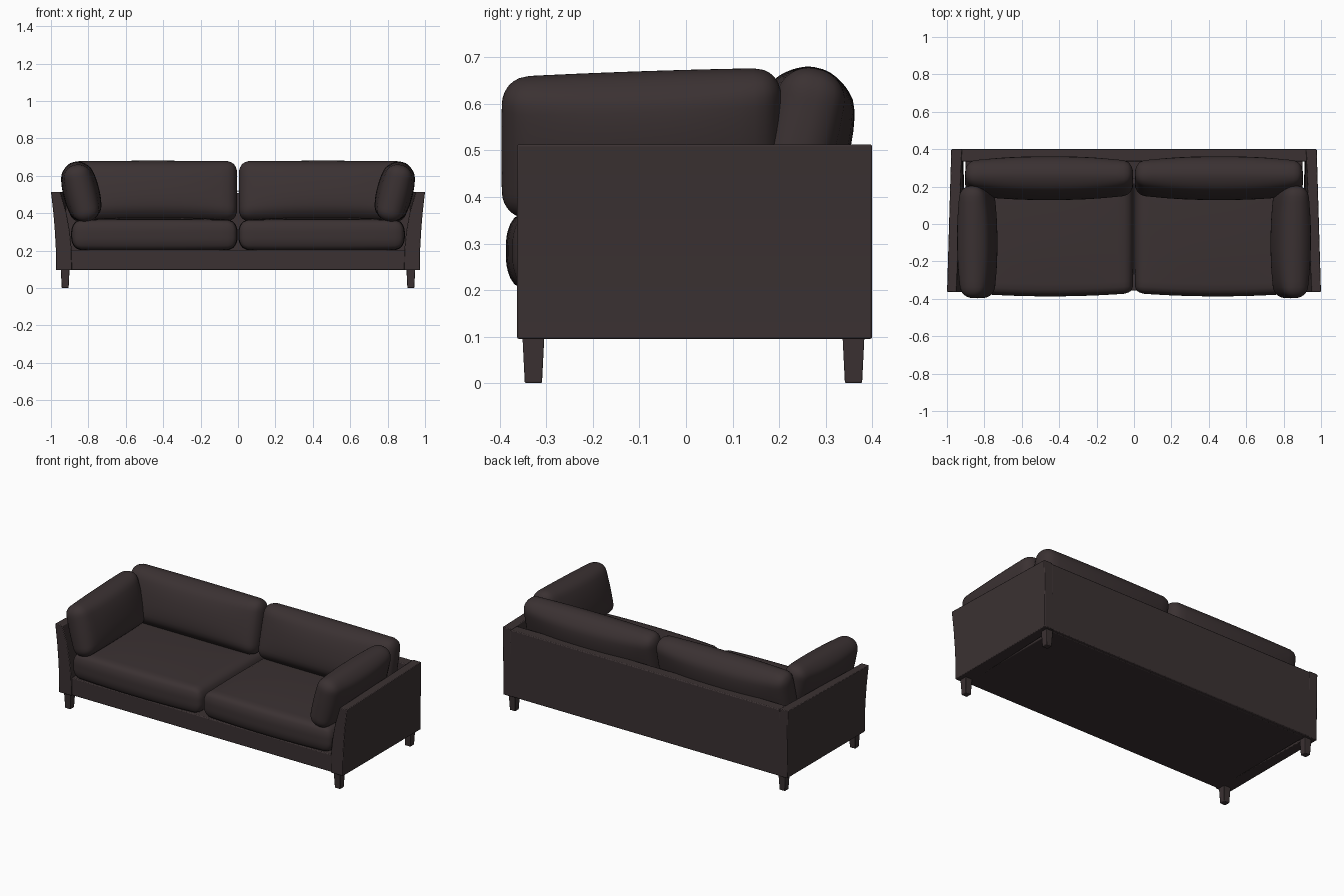
import bpy, bmesh, math
from mathutils import Vector, Matrix

if "Cube" in bpy.data.objects:
    bpy.data.objects.remove(bpy.data.objects["Cube"])

mat = bpy.data.materials.new("dark brown leather")
mat.diffuse_color = (0.043, 0.031, 0.032, 1)
mat.use_nodes = True
mat.node_tree.nodes["Principled BSDF"].inputs["Base Color"].default_value = mat.diffuse_color


def finish(name, bm, bevel=0.0, angle=40):
    bmesh.ops.recalc_face_normals(bm, faces=bm.faces)
    me = bpy.data.meshes.new(name)
    bm.to_mesh(me)
    bm.free()
    me.materials.append(mat)
    ob = bpy.data.objects.new(name, me)
    bpy.context.collection.objects.link(ob)
    if bevel:
        m = ob.modifiers.new("bevel", 'BEVEL')
        m.width, m.segments, m.limit_method = bevel, 2, 'ANGLE'
        m.angle_limit = math.radians(40)
    bpy.ops.object.select_all(action='DESELECT')
    ob.select_set(True)
    bpy.context.view_layer.objects.active = ob
    bpy.ops.object.shade_smooth_by_angle(angle=math.radians(angle))
    return ob


def box(name, lo, hi, bevel=0.005):
    bm = bmesh.new()
    bmesh.ops.create_cube(bm, size=1)
    for v in bm.verts:
        v.co = Vector([(a + b) / 2 + c * (b - a) for a, b, c in zip(lo, hi, v.co)])
    return finish(name, bm, bevel)


def cushion(name, half, rad, thick_axis, crown, side_bulge, matrix, shape=None):
    """Rounded box whose broad faces swell along thick_axis by crown."""
    bm = bmesh.new()
    bmesh.ops.create_cube(bm, size=2)
    bmesh.ops.subdivide_edges(bm, edges=bm.edges[:], cuts=19, use_grid_fill=True)
    for v in bm.verts:
        p, d = [0] * 3, [0] * 3
        for i in range(3):
            q = math.sin(v.co[i] * math.pi / 2) * half[i]
            lim = half[i] - rad[i]
            p[i] = max(-lim, min(lim, q))
            d[i] = (q - p[i]) / rad[i]
        d = Vector(d).normalized()
        p = Vector([p[i] + d[i] * rad[i] for i in range(3)])
        n = [p[i] / half[i] for i in range(3)]
        o = [i for i in range(3) if i != thick_axis]
        puff = (1 - abs(n[o[0]]) ** 2.4) * (1 - abs(n[o[1]]) ** 2.4)
        p[thick_axis] += n[thick_axis] * crown * max(0, puff)
        for a, b in (o, o[::-1]):
            p[a] += n[a] * side_bulge * (1 - n[b] ** 2)
        if shape:
            p = shape(p)
        v.co = matrix @ p
    finish(name, bm, angle=80)


# base and back panel
box("base_frame", (-0.90, -0.355, 0.095), (0.90, 0.38, 0.203))
box("back_panel", (-0.925, 0.335, 0.096), (0.925, 0.40, 0.508))

# arm section: z, outer x front, inner x front, outer x back, inner x back
ARM = [(0.095, 0.973, 0.888, 0.973, 0.915), (0.21, 0.974, 0.890, 0.973, 0.915),
       (0.30, 0.979, 0.899, 0.974, 0.916), (0.40, 0.987, 0.917, 0.975, 0.917),
       (0.513, 1.0, 0.950, 0.977, 0.920)]

for s, side in ((-1, "left"), (1, "right")):
    # flared arm
    bm = bmesh.new()
    rings = []
    for y, o, i in ((-0.363, 1, 2), (0.40, 3, 4)):
        pts = [(r[o], r[0]) for r in ARM] + [(r[i], r[0]) for r in reversed(ARM)]
        rings.append([bm.verts.new((s * x, y, z)) for x, z in pts])
    k = len(rings[0])
    for j in range(k):
        bm.faces.new([rings[0][j], rings[0][(j + 1) % k], rings[1][(j + 1) % k], rings[1][j]])
    for r in rings:
        for j in range(len(ARM) - 1):
            bm.faces.new([r[j], r[j + 1], r[k - 2 - j], r[k - 1 - j]])
    finish(side + "_arm", bm, 0.004)

    # tapered legs
    for y, end in ((-0.328, "front"), (0.36, "back")):
        bm = bmesh.new()
        bmesh.ops.create_cube(bm, size=1)
        for v in bm.verts:
            w = 0.047 if v.co.z > 0 else 0.037
            v.co = (s * 0.924 + v.co.x * w, y + v.co.y * w, 0.1 if v.co.z > 0 else 0)
        finish(side + "_" + end + "_leg", bm, 0.003)

    # seat cushion
    cushion(side + "_seat_cushion", (0.441, 0.343, 0.078), (0.05, 0.035, 0.065), 2, 0.016, 0.004,
            Matrix.Translation((s * 0.447, -0.026, 0.284)),
            lambda p: Vector((p.x, p.y - (0.014 * (1 - (p.x / 0.45) ** 2) if p.y < -0.25 else 0), p.z)))

    # leaning back cushion
    cushion(side + "_back_cushion", (0.447, 0.066, 0.162), (0.05, 0.06, 0.06), 1, 0.042, 0.003,
            Matrix.Translation((s * 0.454, 0.245, 0.517)) @ Matrix.Rotation(math.radians(-14), 4, 'X'))

    # side pillow leaning on the arm
    cushion(side + "_arm_pillow", (0.063, 0.298, 0.157), (0.058, 0.055, 0.055), 0, 0.034, 0.003,
            Matrix.Translation((s * 0.838, -0.096, 0.512)) @ Matrix.Rotation(math.radians(s * 14), 4, 'Y'),
            lambda p: Vector((p.x, p.y, p.z + 0.035 * p.y * (1 if p.z > 0 else 0.3))))
